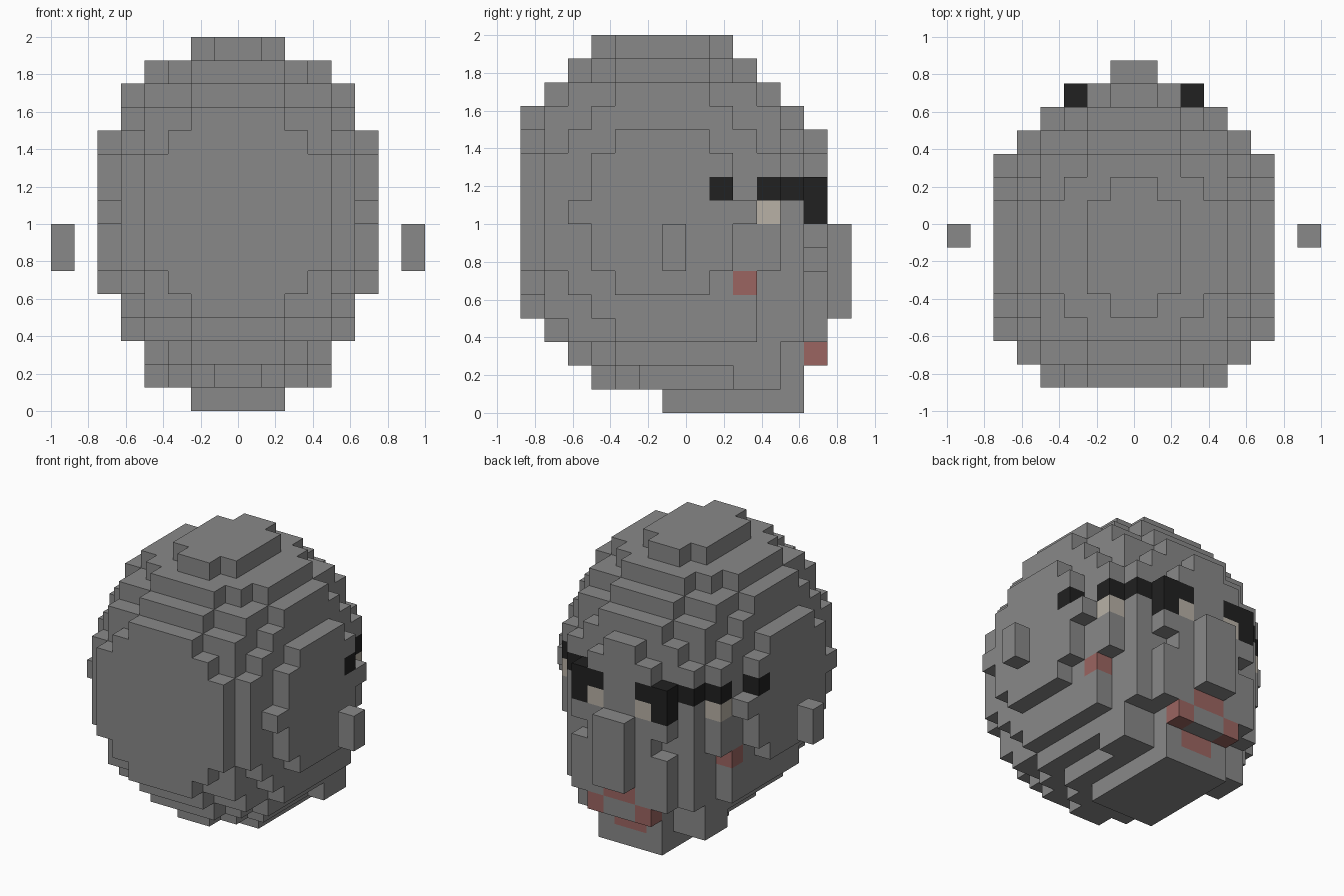
import bpy, bmesh
from itertools import product

if "Cube" in bpy.data.objects:
    bpy.data.objects.remove(bpy.data.objects["Cube"])

U = 0.125  # block size


def material(name, rgb):
    m = bpy.data.materials.new(name)
    m.use_nodes = True
    m.diffuse_color = (*rgb, 1)
    m.node_tree.nodes["Principled BSDF"].inputs["Base Color"].default_value = (*rgb, 1)
    return m


grey = material("stone_grey", (0.25, 0.25, 0.25))
black = material("brow_black", (0.015, 0.015, 0.015))
beige = material("eye_beige", (0.48, 0.44, 0.38))
pink = material("lip_pink", (0.33, 0.13, 0.12))


def box(x0, x1, y0, y1, z0, z1):
    """Set of block cells inside a box given in block units."""
    return set(product(range(x0, x1), range(y0, y1), range(z0, z1)))


def wide(half, y0, y1, z0, z1):
    """Box centred on x."""
    return box(-half, half, y0, y1, z0, z1)


def both(x0, x1, y0, y1, z0, z1):
    """Box and its mirror image in x."""
    return box(x0, x1, y0, y1, z0, z1) | box(-x1, -x0, y0, y1, z0, z1)


# Cranium: stepped ellipsoid with flattened front and back
cranium = {(x, y, z) for x, y, z in wide(6, -7, 5, 1, 16)
           if 0.0242 * (x + 0.5) ** 2 + 0.0208 * (y + 1.5) ** 2
           + 0.0175 * (z - 8) ** 2 <= 1}

# Jaw, chin and neck
jaw = (wide(5, 1, 3, 3, 6) | wide(4, 1, 4, 2, 3) | wide(4, 2, 4, 1, 3)
       | wide(3, -2, 2, 1, 2))
chin = wide(2, -1, 5, 0, 3)

# Raised face with cheeks and forehead ridge
face = (wide(4, 3, 5, 3, 10) | wide(3, 5, 6, 3, 6) | wide(3, 5, 6, 7, 10)
        | wide(2, 5, 6, 2, 11) | wide(1, 5, 6, 11, 12))

# Later parts take over cells of earlier ones
parts = [
    ("cranium", cranium, grey),
    ("jaw", jaw, grey),
    ("chin", chin, grey),
    ("face", face, grey),
    ("nose", wide(1, 6, 7, 4, 8), grey),
    ("ear_left", box(7, 8, -1, 0, 6, 8), grey),
    ("ear_right", box(-8, -7, -1, 0, 6, 8), grey),
    ("brows", both(1, 3, 5, 6, 9, 10) | both(2, 3, 5, 6, 8, 9)
     | both(3, 4, 4, 5, 9, 10) | both(4, 5, 3, 4, 9, 10)
     | both(5, 6, 1, 2, 9, 10), black),
    ("eyes", both(1, 2, 5, 6, 8, 9) | both(4, 5, 3, 4, 8, 9), beige),
    ("lips", wide(1, 5, 6, 3, 4) | both(1, 2, 5, 6, 2, 3)
     | wide(1, 4, 5, 1, 2), pink),
    ("cheek_marks", both(4, 5, 2, 3, 5, 6), pink),
]

owner = {cell: name for name, cells, _ in parts for cell in cells}


def build(name, mat):
    """Make the outer block faces of one part."""
    bm = bmesh.new()
    verts = {}

    def vert(p):
        if p not in verts:
            verts[p] = bm.verts.new([c * U for c in p])
        return verts[p]

    for cell in [c for c, n in owner.items() if n == name]:
        for axis, side in product(range(3), (0, 1)):
            near = list(cell)
            near[axis] += 2 * side - 1
            if tuple(near) in owner:
                continue
            a, b = (axis + 1) % 3, (axis + 2) % 3
            ring = []
            for i, j in ((0, 0), (1, 0), (1, 1), (0, 1)):
                p = list(cell)
                p[axis] += side
                p[a] += i
                p[b] += j
                ring.append(vert(tuple(p)))
            bm.faces.new(ring if side else ring[::-1])
    mesh = bpy.data.meshes.new(name)
    bm.to_mesh(mesh)
    bm.free()
    mesh.materials.append(mat)
    bpy.context.collection.objects.link(bpy.data.objects.new(name, mesh))


for part_name, _, part_mat in parts:
    build(part_name, part_mat)
